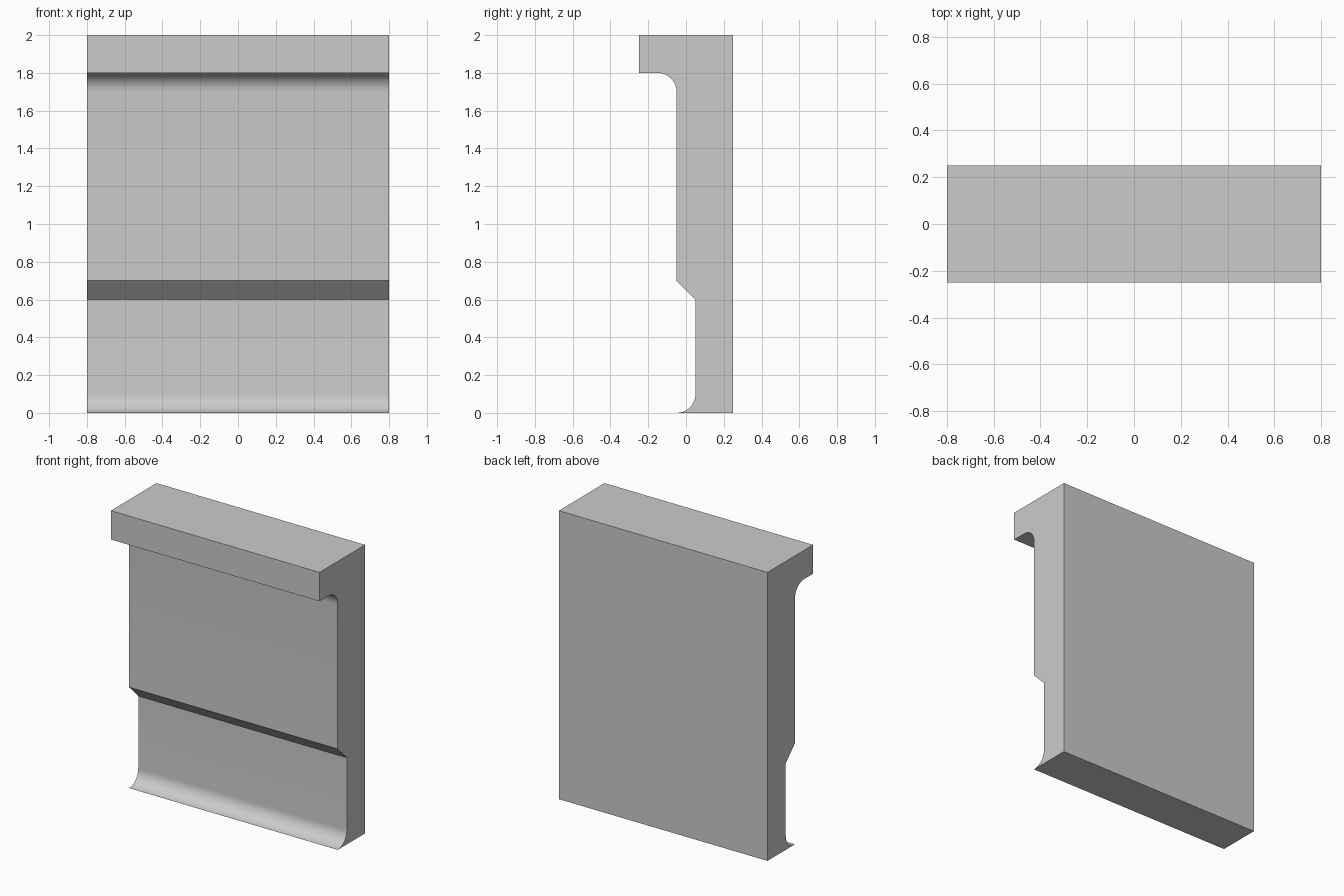
import bpy
import bmesh
from math import cos, sin, radians

cube = bpy.data.objects.get("Cube")
if cube:
    bpy.data.objects.remove(cube, do_unlink=True)

HALF_WIDTH = 0.8
COVE = 0.1
STEPS = 10


def arc(cy, cz, start, end):
    """Points of a concave cove in the side profile."""
    angles = [radians(start + (end - start) * i / STEPS) for i in range(STEPS + 1)]
    return [(cy + COVE * cos(a), cz + COVE * sin(a)) for a in angles]


# Plain grey for the whole panel
grey = bpy.data.materials.new("light_grey")
grey.use_nodes = True
colour = (0.6, 0.6, 0.6, 1)
grey.diffuse_color = colour
grey.node_tree.nodes["Principled BSDF"].inputs["Base Color"].default_value = colour

# Side profile (y, z): bottom cove, chamfered step, top cove, overhanging lip
profile = [(0.25, 0)]
profile += arc(-0.05, 0.1, -90, 0)
profile += [(0.05, 0.6), (-0.05, 0.7)]
profile += arc(-0.15, 1.7, 0, 90)
profile += [(-0.25, 1.8), (-0.25, 2), (0.25, 2)]

# Extrude the profile across the width
bm = bmesh.new()
end_face = bm.faces.new([bm.verts.new((-HALF_WIDTH, y, z)) for y, z in profile])
result = bmesh.ops.extrude_face_region(bm, geom=[end_face], use_keep_orig=True)
far_verts = [v for v in result["geom"] if isinstance(v, bmesh.types.BMVert)]
bmesh.ops.translate(bm, verts=far_verts, vec=(2 * HALF_WIDTH, 0, 0))
bmesh.ops.recalc_face_normals(bm, faces=bm.faces)

mesh = bpy.data.meshes.new("moulded_panel")
bm.to_mesh(mesh)
bm.free()
mesh.materials.append(grey)
panel = bpy.data.objects.new("moulded_panel", mesh)
bpy.context.collection.objects.link(panel)

# Smooth coves, sharp corners
bpy.ops.object.select_all(action="DESELECT")
panel.select_set(True)
bpy.context.view_layer.objects.active = panel
bpy.ops.object.shade_smooth_by_angle(angle=radians(30))
